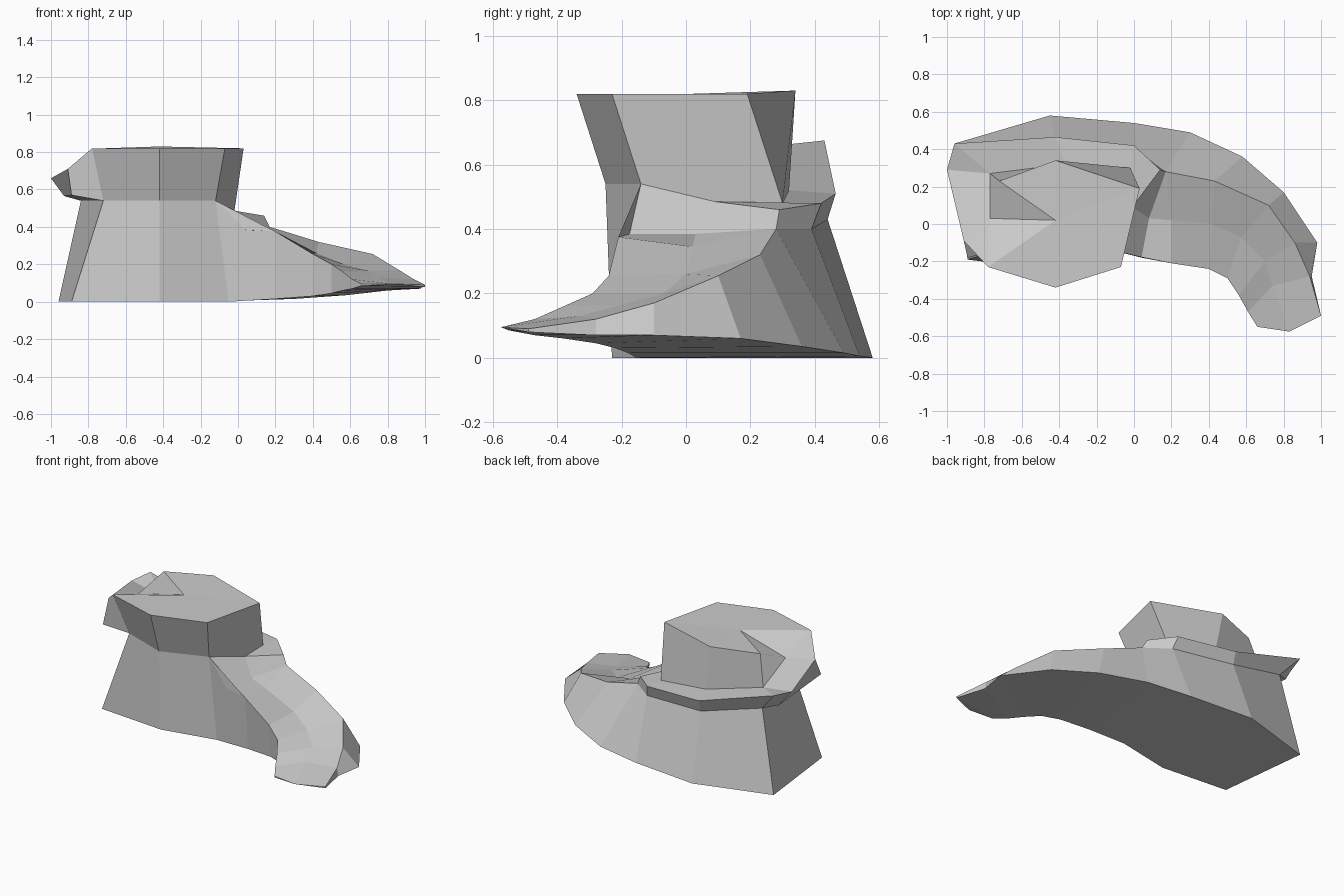
import bpy
import bmesh

if "Cube" in bpy.data.objects:
    bpy.data.objects.remove(bpy.data.objects["Cube"], do_unlink=True)

stone = bpy.data.materials.new("stone_grey")
stone.use_nodes = True
grey = (0.6, 0.6, 0.6, 1.0)
stone.diffuse_color = grey
stone.node_tree.nodes["Principled BSDF"].inputs["Base Color"].default_value = grey

bm = bmesh.new()
known_vertices = {}


def vertex(point):
    """Return the shared vertex at a point."""
    if point not in known_vertices:
        known_vertices[point] = bm.verts.new(point)
    return known_vertices[point]


def face(*points):
    """Add one flat face, dropping repeated corners."""
    corners = list(dict.fromkeys(points))
    if len(corners) > 2:
        bm.faces.new([vertex(point) for point in corners])


def strip(first, second):
    """Bridge two open edges of equal length."""
    for a, b, c, d in zip(first, first[1:], second[1:], second):
        face(a, b, c, d)


# Ground outline, back edge and front edge, both running left end to ramp tip
ground_back = [(-.96, .43, 0), (-.45, .58, 0), (0, .54, .005), (.3, .49, .015), (.58, .36, .035),
               (.8, .17, .06), (.98, -.1, .07), (.95, -.28, .07), (1, -.49, .08)]
ground_front = [(-.89, -.19, 0), (-.42, -.23, 0), (-.05, -.155, 0), (.2, -.18, .015), (.4, -.22, .03),
                (.5, -.28, .045), (.56, -.38, .06), (.61, -.47, .07), (.66, -.55, .085)]

# Ramp cross-sections: inner edge, sunken middle, outer edge
ramp_rows = [
    [(.04, -.18, .385), (.08, .03, .385), (.17, .28, .4)],
    [(.2, -.21, .375), (.2, .02, .345), (.17, .28, .4)],
    [(.4, -.24, .255), (.42, 0, .26), (.43, .23, .32)],
    [(.5, -.29, .2), (.57, -.07, .2), (.72, .1, .255)],
    [(.56, -.38, .16), (.7, -.2, .165), (.86, -.1, .17)],
    [(.61, -.47, .12), (.74, -.33, .13), (.94, -.28, .12)],
    [(.66, -.55, .095), (.83, -.575, .095), (1, -.49, .09)],
]

# Drum rims, from front left round by the right to back left
drum_top = [(-.78, -.23, .82), (-.42, -.34, .82), (-.07, -.23, .82),
            (.03, .19, .82), (-.42, .34, .83), (-.72, .23, .82)]
drum_base = [(-.72, -.14, .54), (-.42, -.25, .54), (-.12, -.14, .54), (-.01, .09, .485),
             (-.02, .3, .48), (-.37, .32, .52), (-.77, .27, .62)]
top_centre = (-.42, .02, .82)
spout = (-.77, .03, .73)

# Ledge that winds behind the drum, with its overhang
ledge_lip = [(-.96, .43, .675), (-.42, .465, .51), (0, .42, .48), (.14, .29, .46)]
wall_top = [(-.84, .38, .54), (-.42, .44, .43), (.02, .39, .4)]
side_lip = [(-1, .29, .66), (-.91, -.09, .71)]
side_under = [(-.93, .33, .565), (-.89, -.18, .57)]

inner_edge = [row[0] for row in ramp_rows]
outer_edge = [row[-1] for row in ramp_rows]
back_top = wall_top + outer_edge[1:]
front_top = drum_base[:3] + inner_edge[1:]

# Foundation: underside, back wall, front wall and left wall
strip(ground_back, ground_front)
strip(ground_back, back_top)
strip(ground_front, front_top)
face(drum_base[2], inner_edge[0], inner_edge[1])
face(ground_back[0], ground_front[0], drum_base[0], wall_top[0])

# Ramp surface and blunt tip
for upper, lower in zip(ramp_rows, ramp_rows[1:]):
    strip(upper, lower)
tip = ramp_rows[-1]
face(ground_front[-1], tip[0], tip[1])
face(ground_back[-1], tip[1], tip[2])
face(ground_front[-1], tip[1], ground_back[-1])

# Step from the ramp up to the ledge
strip([drum_base[2], drum_base[3], ledge_lip[3]], ramp_rows[0])

# Ledge top and overhang
strip(ledge_lip, drum_base[:2:-1])
strip(back_top[:4], ledge_lip)
face(drum_base[6], side_lip[0], ledge_lip[0])
face(wall_top[0], side_under[0], side_lip[0], ledge_lip[0])
strip([wall_top[0], drum_base[0]], side_under)
strip(side_under, side_lip)
face(drum_base[0], side_under[1], side_lip[1], drum_top[0])

# Drum walls
strip(drum_base[:3], drum_top[:3])
face(drum_top[2], drum_base[2], drum_base[3], drum_base[4], drum_top[3])
strip(drum_base[4:], drum_top[3:])

# Drum top with the notch sloping down to the ledge
for a, b in zip(drum_top, drum_top[1:]):
    face(top_centre, a, b)
face(top_centre, drum_top[5], drum_base[6], spout)
face(top_centre, spout, drum_top[0])
face(drum_top[0], spout, side_lip[1])
face(spout, drum_base[6], side_lip[0], side_lip[1])

bmesh.ops.recalc_face_normals(bm, faces=bm.faces)
mesh = bpy.data.meshes.new("rock_tower_and_ramp")
bm.to_mesh(mesh)
bm.free()
mesh.materials.append(stone)
tower = bpy.data.objects.new("rock_tower_and_ramp", mesh)
bpy.context.collection.objects.link(tower)
